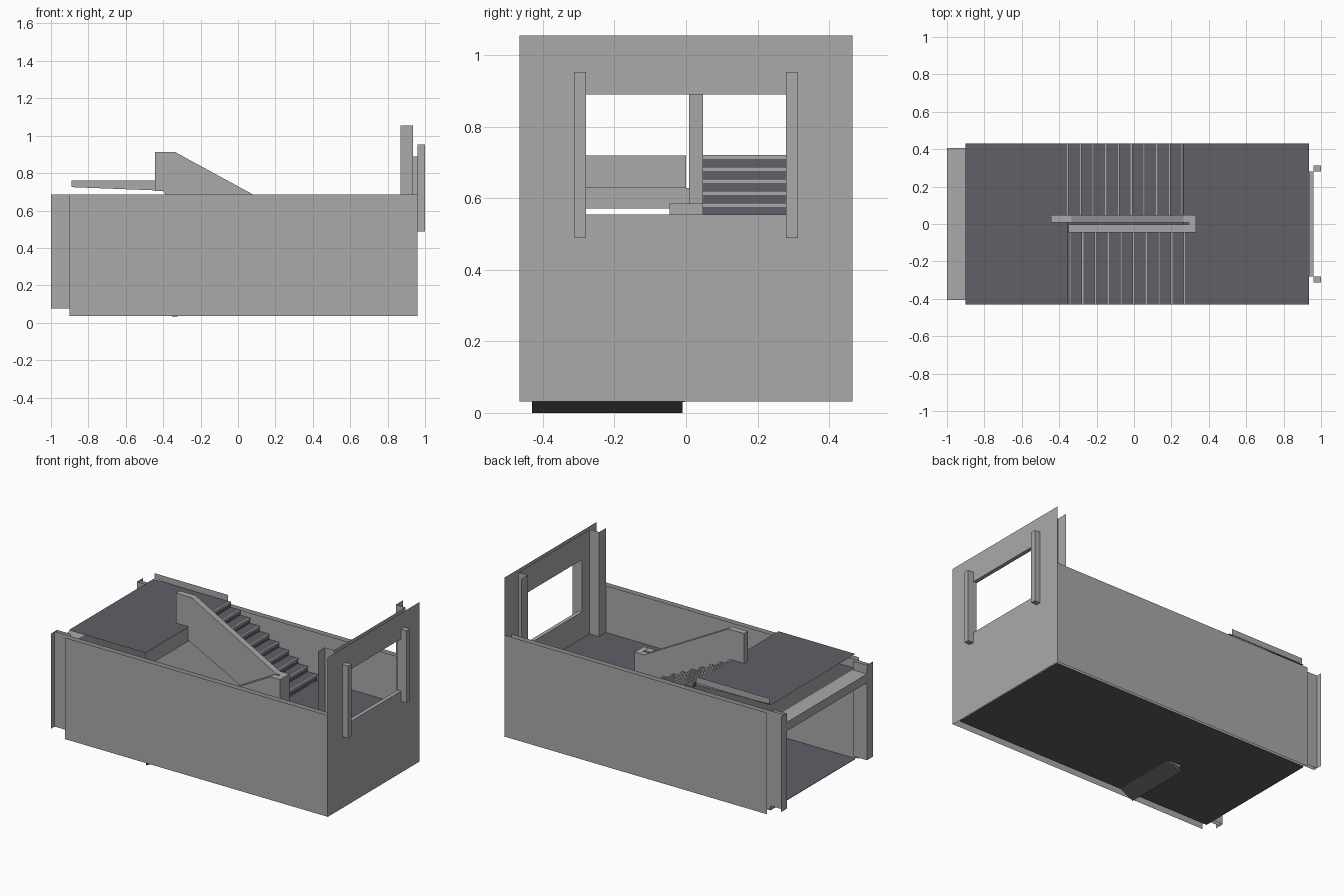
import bpy
from mathutils import Vector

if "Cube" in bpy.data.objects:
    bpy.data.objects.remove(bpy.data.objects["Cube"])


def material(name, rgb):
    m = bpy.data.materials.new(name)
    m.diffuse_color = (*rgb, 1)
    m.use_nodes = True
    m.node_tree.nodes["Principled BSDF"].inputs["Base Color"].default_value = m.diffuse_color
    return m


GREY = material("plaster_grey", (0.40, 0.40, 0.40))
FLOOR = material("floor_slate", (0.12, 0.115, 0.135))
DARK = material("soffit_dark", (0.11, 0.11, 0.11))


def build(name, polys, mat):
    verts, faces = [], []
    for p in polys:
        faces.append(range(len(verts), len(verts) + len(p)))
        verts += p
    me = bpy.data.meshes.new(name)
    me.from_pydata(verts, [], [list(f) for f in faces])
    me.materials.append(mat)
    ob = bpy.data.objects.new(name, me)
    bpy.context.collection.objects.link(ob)
    return ob


def rect(axis, pos, a, b, sign=1):
    """Flat panel across one axis; a and b are ranges on the other two axes, in x-y-z order."""
    pts = []
    for u, v in ((a[0], b[0]), (a[1], b[0]), (a[1], b[1]), (a[0], b[1])):
        c = [u, v]
        c.insert(axis, pos)
        pts.append(tuple(c))
    n = (Vector(pts[1]) - Vector(pts[0])).cross(Vector(pts[2]) - Vector(pts[1]))
    return pts if n[axis] * sign > 0 else pts[::-1]


def box(x, y, z):
    return [rect(0, x[0], y, z, -1), rect(0, x[1], y, z, 1),
            rect(1, y[0], x, z, -1), rect(1, y[1], x, z, 1),
            rect(2, z[0], x, y, -1), rect(2, z[1], x, y, 1)]


def prism(profile, y0, y1):
    """Closed x-z profile, listed counter-clockwise from the front, extruded along y."""
    out = [[(x, y0, z) for x, z in profile], [(x, y1, z) for x, z in reversed(profile)]]
    for (xa, za), (xb, zb) in zip(profile, profile[1:] + profile[:1]):
        out.append([(xb, y0, zb), (xa, y0, za), (xa, y1, za), (xb, y1, zb)])
    return out


def windowed(x, half, z, sign):
    """End wall panel around the window opening."""
    return [rect(0, x, (-half, half), (z[0], SILL), sign),
            rect(0, x, (-half, half), (HEAD, z[1]), sign),
            rect(0, x, (-half, -WIN), (SILL, HEAD), sign),
            rect(0, x, (WIN, half), (SILL, HEAD), sign)]


SILL, HEAD, WIN = 0.555, 0.89, 0.28
OUT, INN = 0.466, 0.43
Z0, ZM, Z1 = 0.05, 0.385, 0.72          # floor, half landing, upper landing
RUN, RISE = 0.068, 0.0335

# Long side walls: outer skin and inner lining
for s, side in ((-1, "front"), (1, "back")):
    build(side + "_outer_wall", [rect(1, s * OUT, (-0.9, 0.96), (0.035, 0.685), s)], GREY)
    build(side + "_inner_wall", [rect(1, s * INN, (-0.9, 0.935), (Z0, 0.685), -s)], GREY)
    # Hollow corner columns beside the window
    ys = sorted((s * 0.36, s * INN))
    build(side + "_corner_column", [rect(0, 0.868, ys, (Z0, 1.055), -1),
                                    rect(1, s * 0.36, (0.868, 0.935), (Z0, 1.055), -s)], GREY)
    # Fins outside the window
    build(side + "_window_fin", box((0.96, 1.0), sorted((s * 0.28, s * 0.312)), (0.489, 0.953)), GREY)
    # Open end jambs with flanges
    build(side + "_end_jamb", [rect(1, s * 0.405, (-1, -0.9), (0.075, 0.685), -s),
                               rect(1, s * INN, (-1, -0.9), (0.075, 0.685), s),
                               rect(0, -1, sorted((s * 0.405, s * OUT)), (0.075, 0.685), -1)], GREY)

# End wall with window: outer skin, inner lining and reveals
build("end_wall_outer", windowed(0.96, OUT, (0.032, 1.055), 1), GREY)
build("end_wall_inner", windowed(0.935, 0.36, (Z0, 1.055), -1), GREY)
build("window_reveal", [rect(2, SILL, (0.935, 0.96), (-WIN, WIN), 1),
                        rect(2, HEAD, (0.935, 0.96), (-WIN, WIN), -1),
                        rect(1, -WIN, (0.935, 0.96), (SILL, HEAD), 1),
                        rect(1, WIN, (0.935, 0.96), (SILL, HEAD), -1)], GREY)

# Beam across the open end
build("end_beam", box((-1.0, -0.9), (-0.405, 0.405), (0.572, 0.628)), GREY)

# Floor and landings with dark undersides
build("ground_floor", [rect(2, Z0, (-0.9, 0.935), (-INN, INN), 1)], FLOOR)
build("ground_floor_underside", [rect(2, Z0 - 0.004, (-0.9, 0.935), (-INN, INN), -1)], DARK)
build("half_landing", [rect(2, ZM, (0.265, 0.935), (-INN, INN), 1)], FLOOR)
build("half_landing_soffit", [rect(2, 0.31, (0.265, 0.935), (-INN, INN), -1)], DARK)
build("upper_landing", [rect(2, Z1, (-0.9, -0.355), (-INN, INN), 1)], FLOOR)
build("upper_landing_soffit", [rect(2, 0.628, (-0.9, -0.355), (-INN, INN), -1)], DARK)
build("upper_landing_edge", [rect(0, -0.355, (-INN, 0.0), (0.628, Z1), 1)], GREY)

# Skirting along the back of the upper landing, running down the flight
build("landing_skirting", [[(-0.89, INN - 0.003, 0.725), (-0.37, INN - 0.003, 0.705),
                            (-0.37, INN - 0.003, 0.76), (-0.89, INN - 0.003, 0.76)]], GREY)


def flight(name, x0, d, zb, y0, y1, low, high):
    """Ten risers starting at x0, climbing in direction d; soffit runs from low to high."""
    treads, nosings = [], []
    for i in range(10):
        x, z = x0 + d * i * RUN, zb + i * RISE
        treads.append(rect(0, x, (y0, y1), (z, z + RISE), -d))
        if i < 9:
            treads.append(rect(2, z + RISE, sorted((x, x + d * RUN)), (y0, y1), 1))
        nosings += box(sorted((x - d * 0.003, x + d * 0.006)), (y0, y1),
                       (z + RISE - 0.010, z + RISE + 0.001))
    build(name + "_steps", treads, FLOOR)
    build(name + "_nosings", nosings, GREY)
    (xa, za), (xb, zc) = low, high
    soffit = [(xa, y0, za), (xb, y0, zc), (xb, y1, zc), (xa, y1, za)]
    build(name + "_soffit", [soffit if d < 0 else soffit[::-1]], DARK)


flight("lower_flight", -0.345, 1, Z0, -INN, -0.01, (-0.35, 0.0), (0.265, 0.31))
flight("upper_flight", 0.26, -1, ZM, 0.01, INN, (0.265, 0.31), (-0.355, 0.628))
build("lower_flight_toe", [rect(0, -0.35, (-INN, -0.01), (0.0, Z0), -1)], DARK)

# Solid balustrades between the flights
build("upper_balustrade", prism([(-0.445, 0.705), (-0.40, 0.705), (-0.355, 0.63), (0.265, 0.31),
                                 (0.33, 0.31), (0.33, 0.585), (0.265, 0.585), (-0.335, 0.912),
                                 (-0.445, 0.912)], 0.008, 0.048), GREY)
build("lower_balustrade", prism([(-0.35, 0.03), (-0.29, 0.04), (0.265, 0.31), (0.33, 0.31),
                                 (0.33, 0.585), (0.265, 0.585), (-0.35, 0.25)], -0.046, -0.004), GREY)
build("balustrade_end_cap", box((0.295, 0.331), (-0.046, 0.048), (0.31, 0.586)), GREY)
